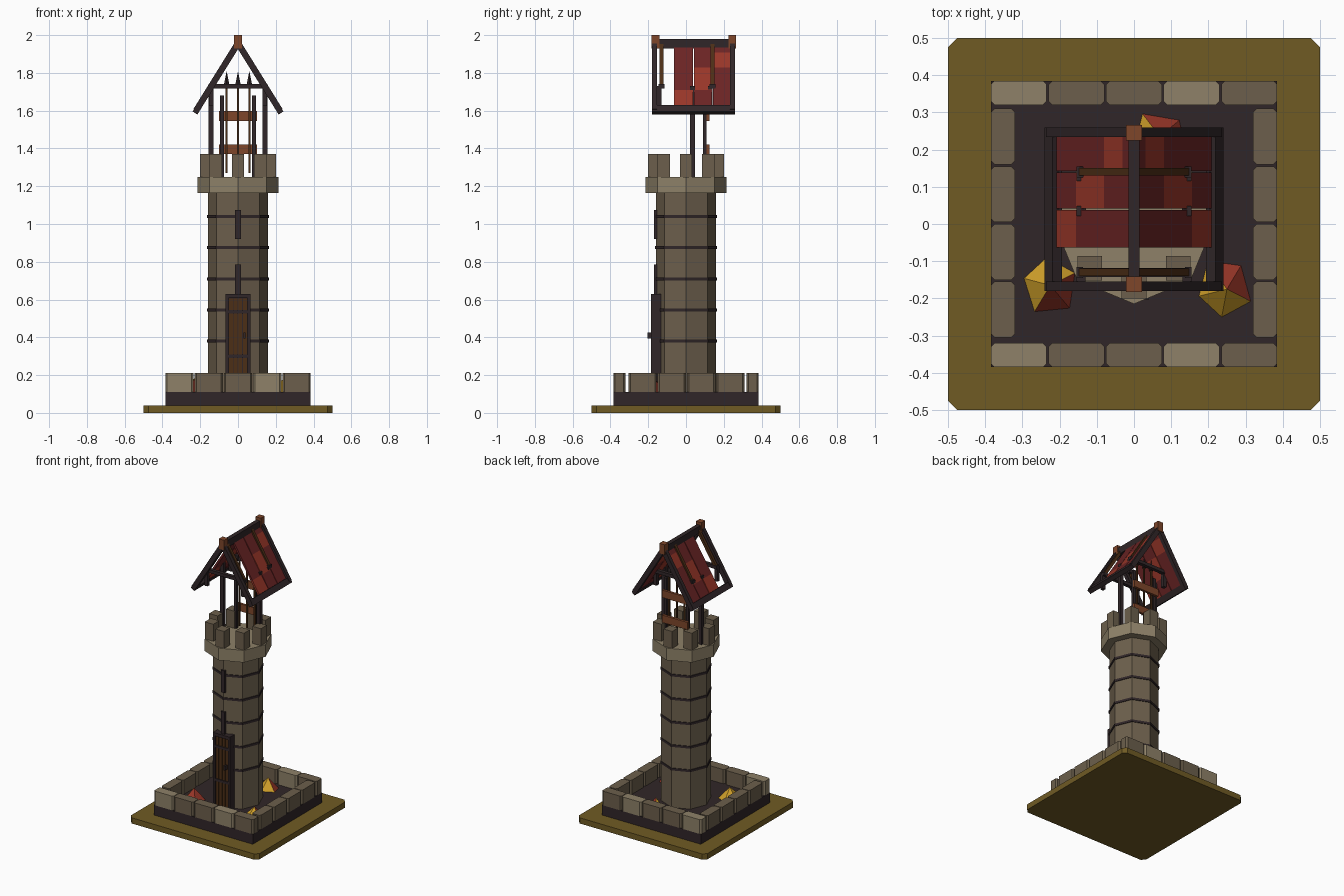
import bpy, bmesh, math
from mathutils import Vector

if "Cube" in bpy.data.objects:
    bpy.data.objects.remove(bpy.data.objects["Cube"])


def mat(name, r, g, b):
    lin = [((c / 255 + 0.055) / 1.055) ** 2.4 if c > 10 else c / 255 / 12.92 for c in (r, g, b)]
    m = bpy.data.materials.new(name)
    m.diffuse_color = (*lin, 1)
    m.use_nodes = True
    m.node_tree.nodes["Principled BSDF"].inputs["Base Color"].default_value = m.diffuse_color
    return m


OLIVE = mat("olive ground", 112, 91, 36)
DARK = mat("dark timber", 48, 38, 40)
STONE = mat("stone", 108, 95, 76)
LIGHT = mat("light stone", 142, 129, 104)
RED = mat("deep red tile", 106, 36, 36)
BRIGHT = mat("bright red tile", 152, 54, 40)
GOLD = mat("gold leaf", 208, 160, 42)
RUST = mat("rust wood", 126, 70, 42)
BROWN = mat("brown wood", 76, 46, 22)


def obj(name, bm, *mats):
    bmesh.ops.recalc_face_normals(bm, faces=bm.faces)
    me = bpy.data.meshes.new(name)
    bm.to_mesh(me)
    bm.free()
    for m in mats:
        me.materials.append(m)
    o = bpy.data.objects.new(name, me)
    bpy.context.collection.objects.link(o)
    return o


def prism(name, pts, lo, hi, m, axis="z"):
    """Extrude a 2D outline along z (xy outline) or y (xz outline)."""
    bm = bmesh.new()
    if axis == "z":
        f = bm.faces.new([bm.verts.new((x, y, lo)) for x, y in pts])
        move = (0, 0, hi - lo)
    else:
        f = bm.faces.new([bm.verts.new((x, lo, z)) for x, z in pts])
        move = (0, hi - lo, 0)
    ext = bmesh.ops.extrude_face_region(bm, geom=[f], use_keep_orig=True)
    bmesh.ops.translate(bm, vec=move, verts=[v for v in ext["geom"] if isinstance(v, bmesh.types.BMVert)])
    return obj(name, bm, m)


def box(name, x0, x1, y0, y1, z0, z1, m, cut=0.0):
    """Box with optional chamfered upright edges."""
    if cut:
        c = cut
        pts = [(x0 + c, y0), (x1 - c, y0), (x1, y0 + c), (x1, y1 - c),
               (x1 - c, y1), (x0 + c, y1), (x0, y1 - c), (x0, y0 + c)]
    else:
        pts = [(x0, y0), (x1, y0), (x1, y1), (x0, y1)]
    return prism(name, pts, z0, z1, m)


def slope_beam(name, a, b, thick, y0, y1, m):
    """Beam between two points in the xz plane."""
    a, b = Vector(a), Vector(b)
    d = (b - a).normalized() * thick / 2
    n = Vector((-d.y, d.x))
    return prism(name, [a + n, b + n, b - n, a - n], y0, y1, m, "y")


def octagon(r):
    return [(r * math.cos(i * math.pi / 4), r * math.sin(i * math.pi / 4)) for i in range(8)]


# Ground plate and plinth
box("ground_plate", -0.5, 0.5, -0.5, 0.5, 0, 0.04, OLIVE, 0.025)
box("plinth", -0.385, 0.385, -0.385, 0.385, 0.04, 0.11, DARK)

# Low wall of stone blocks
for side, y in (("front", -0.385), ("back", 0.32)):
    for i in range(5):
        x = -0.385 + i * 0.155
        box(f"{side}_wall_block", x, x + 0.15, y, y + 0.065, 0.11, 0.21,
            LIGHT if i in (0, 3) else STONE, 0.01)
for side, x in (("left", -0.385), ("right", 0.32)):
    for i in range(4):
        y = -0.305 + i * 0.155
        box(f"{side}_wall_block", x, x + 0.065, y, y + 0.15, 0.11, 0.21, STONE, 0.01)

# Tower shaft, mortar bands, cornice and battlements
prism("tower_shaft", octagon(0.16), 0.11, 1.17, STONE)
for z in (0.38, 0.545, 0.71, 0.875, 1.04):
    prism("tower_band", octagon(0.165), z - 0.008, z + 0.008, DARK)
prism("cornice", octagon(0.215), 1.165, 1.25, LIGHT)
for x, y in octagon(0.168):
    box("merlon", x - 0.033, x + 0.033, y - 0.033, y + 0.033, 1.25, 1.37, STONE)

# Door with planks, frame, straps and handle
box("door_backing", -0.06, 0.06, -0.17, -0.12, 0.11, 0.62, DARK)
for i in range(4):
    x = -0.048 + i * 0.0245
    box("door_plank", x, x + 0.021, -0.176, -0.16, 0.11, 0.605, BROWN)
for s in (-1, 1):
    a, b = sorted((s * 0.05, s * 0.066))
    box("door_jamb", a, b, -0.185, -0.12, 0.11, 0.63, DARK)
box("door_lintel", -0.066, 0.066, -0.185, -0.12, 0.608, 0.63, DARK)
for z in (0.3, 0.535):
    box("door_strap", -0.05, 0.05, -0.182, -0.165, z - 0.009, z + 0.009, DARK)
box("door_handle", 0.028, 0.04, -0.203, -0.17, 0.395, 0.425, DARK)

# Window slits
for z in (0.63, 0.92):
    box("window_slit", -0.015, 0.015, -0.17, -0.14, z, z + 0.155, DARK)

# Roof posts
for x in (-0.142, 0.142):
    box("roof_post", x - 0.013, x + 0.013, 0.022, 0.048, 1.25, 1.73, DARK)

# Spear rack
for x in (-0.085, 0.085):
    box("rack_upright", x - 0.01, x + 0.01, 0.09, 0.108, 1.25, 1.68, DARK)
for z in (1.37, 1.545):
    box("rack_board", -0.1, 0.1, 0.108, 0.125, z, z + 0.052, RUST)
for x in (-0.06, 0, 0.06):
    box("spear_shaft", x - 0.005, x + 0.005, 0.096, 0.106, 1.27, 1.74, BROWN)
    bm = bmesh.new()
    bmesh.ops.create_cone(bm, segments=4, radius1=0.016, radius2=0, depth=0.08, cap_ends=True)
    bmesh.ops.translate(bm, vec=(x, 0.101, 1.77), verts=bm.verts)
    obj("spear_tip", bm, DARK)

# Roof frame: ridge, eaves, gables and finials
box("ridge_beam", -0.015, 0.015, -0.18, 0.26, 1.93, 1.98, DARK)
for s in (-1, 1):
    slope_beam("eave_beam", (s * 0.206, 1.622), (s * 0.228, 1.588), 0.03, -0.18, 0.26, DARK)
    for y in (-0.18, 0.234):
        slope_beam("gable_rafter", (0, 1.957), (s * 0.222, 1.6), 0.033, y, y + 0.026, DARK)
for y in (-0.162, 0.245):
    box("finial", -0.021, 0.021, y - 0.021, y + 0.021, 1.93, 2.0, RUST)

# Inner trusses: tie beam, hanging stubs, battens along the slope
for y in (-0.13, 0.14):
    box("tie_beam", -0.15, 0.15, y - 0.012, y + 0.012, 1.717, 1.74, DARK)
    for s in (-1, 1):
        box("truss_stub", s * 0.142 - 0.012, s * 0.142 + 0.012, y - 0.024, y, 1.625, 1.73, DARK)
        slope_beam("roof_batten", (0, 1.958), (s * 0.143, 1.728), 0.02, y - 0.01, y + 0.01, BROWN)
        box("batten_peg", s * 0.146 - 0.009, s * 0.146 + 0.009, y - 0.015, y + 0.015, 1.717, 1.74, DARK)

# Roof tiles: three strips per side, each with one bright tile
steps = (0.0, 0.025, 0.075, 0.15, 0.212)
for s in (-1, 1):
    for y0, y1, bright in ((-0.063, 0.037, 3), (0.042, 0.138, 2), (0.142, 0.235, 1)):
        for k in range(4):
            a, b = [(s * x, 1.945 - x * 1.6) for x in steps[k:k + 2]]
            slope_beam("roof_tile", a, b, 0.014, y0, y1, BRIGHT if k == bright else RED)

# Leaf piles: faceted cones, each face gold or red
piles = [((-0.225, -0.165), [(-0.3, -0.145), (-0.235, -0.085), (-0.155, -0.13), (-0.17, -0.23), (-0.27, -0.24)], (0, 0, 1, 1, 0)),
         ((0.25, -0.175), [(0.195, -0.095), (0.29, -0.108), (0.318, -0.21), (0.235, -0.255), (0.17, -0.195)], (1, 1, 0, 0, 0)),
         ((0.07, 0.235), [(0.02, 0.3), (0.125, 0.282), (0.14, 0.21), (0.06, 0.17), (0, 0.22)], (1, 1, 0, 0, 0))]
for (cx, cy), ring, cols in piles:
    bm = bmesh.new()
    top = bm.verts.new((cx, cy, 0.19))
    vs = [bm.verts.new((x, y, 0.105)) for x, y in ring]
    for i in range(5):
        bm.faces.new((top, vs[i], vs[(i + 1) % 5])).material_index = cols[i]
    bm.faces.new(vs)
    obj("leaf_pile", bm, GOLD, BRIGHT)
